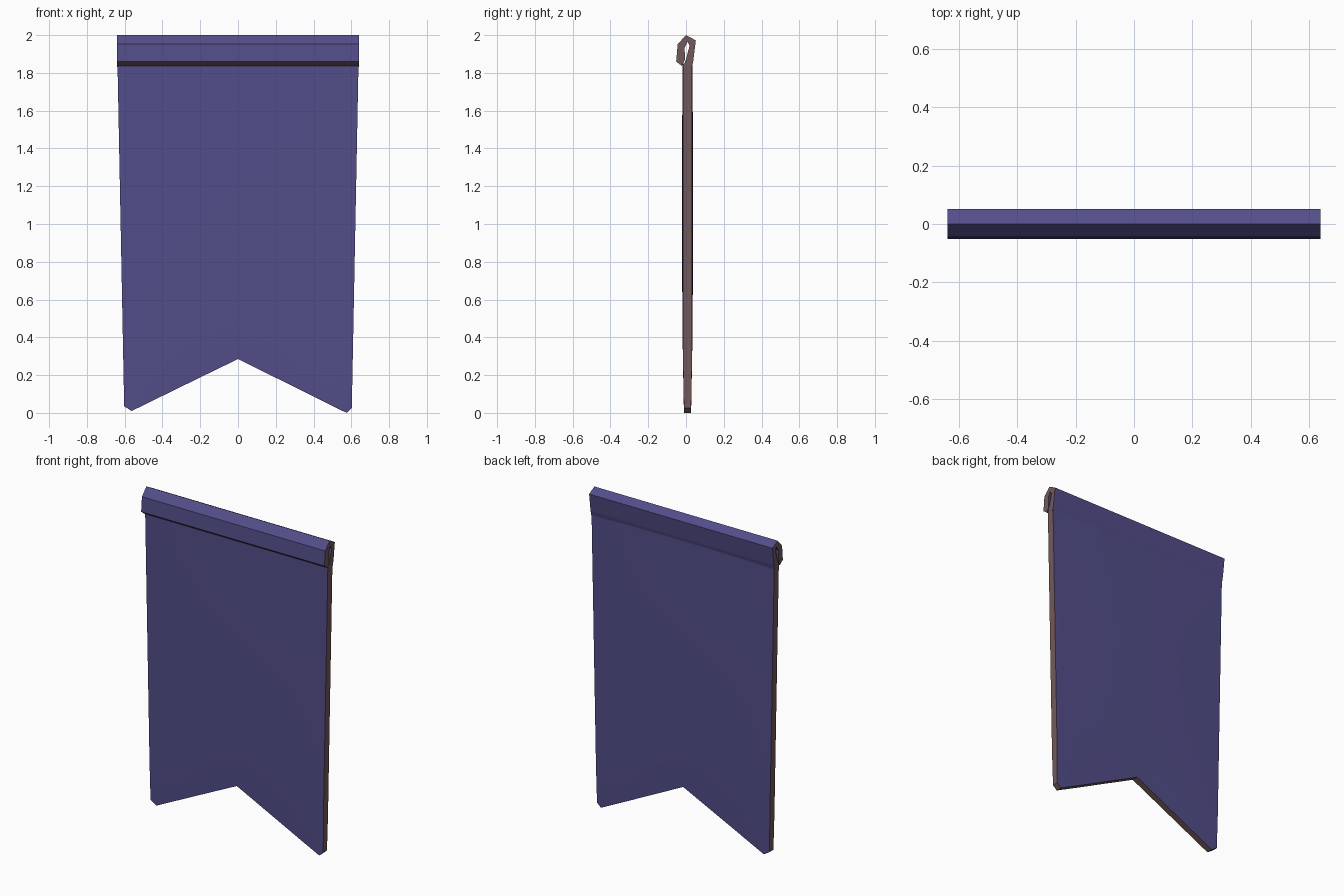
import bpy, math

if "Cube" in bpy.data.objects:
    bpy.data.objects.remove(bpy.data.objects["Cube"])


def material(name, color):
    m = bpy.data.materials.new(name)
    m.diffuse_color = (*color, 1)
    m.use_nodes = True
    m.node_tree.nodes["Principled BSDF"].inputs["Base Color"].default_value = m.diffuse_color
    return m


CLOTH = material("violet_cloth", (0.085, 0.075, 0.25))
EDGE = material("brown_edge", (0.17, 0.10, 0.10))


def make(name, verts, faces, slots):
    mesh = bpy.data.meshes.new(name)
    mesh.from_pydata(verts, [], faces)
    mesh.materials.append(CLOTH)
    mesh.materials.append(EDGE)
    mesh.polygons.foreach_set("material_index", slots)
    mesh.update()
    obj = bpy.data.objects.new(name, mesh)
    bpy.context.collection.objects.link(obj)
    return obj


# Hanging cloth: two slightly bulged grids, swallow-tail bottom, brown rim
cols = [(-1, .035), (-.935, .01), (-.7, .079), (-.35, .182), (0, .285),
        (.35, .180), (.7, .075), (.955, 0), (1, .025)]
ROWS, TOP = 8, 1.85
n = len(cols)
verts, faces, slots = [], [], []
for side in (-1, 1):
    for r in range(ROWS + 1):
        v = r / ROWS
        for t, low in cols:
            z = TOP + (low - TOP) * v
            half_width = .602 + .036 * z / TOP
            bulge = (1 - t * t) * math.sin(math.pi * min(1, .1 + .85 * v))
            y = .008 + side * (.023 + .007 * bulge)
            if r == ROWS:
                y -= side * .004
            verts.append((t * half_width, y, z))
size = n * (ROWS + 1)
for r in range(ROWS):
    for c in range(n - 1):
        a = r * n + c
        quad = (a, a + n, a + n + 1, a + 1)
        faces += [quad, tuple(i + size for i in reversed(quad))]
        slots += [0, 0]
rim = [r * n for r in range(ROWS + 1)]
rim += [ROWS * n + c for c in range(1, n)]
rim += [r * n + n - 1 for r in range(ROWS - 1, -1, -1)]
rim += list(range(n - 2, 0, -1))
for a, b in zip(rim, rim[1:] + rim[:1]):
    faces.append((b, a, a + size, b + size))
    slots.append(1)
cloth = make("banner_cloth", verts, faces, slots)
bpy.context.view_layer.objects.active = cloth
cloth.select_set(True)
bpy.ops.object.shade_smooth_by_angle(angle=math.radians(30))

# Folded pole sleeve: hooked strip profile extruded across the width
profile = [(.031, 1.83), (.038, 1.86), (.052, 1.972), (0, 2), (-.044, 1.952),
           (-.052, 1.86), (-.022, 1.837), (-.006, 1.87), (-.007, 1.935),
           (.009, 1.964), (.019, 1.945), (.001, 1.875), (-.011, 1.845)]
k = len(profile)
verts = [(x, y, z) for x in (-.64, .64) for y, z in profile]
faces = [tuple(reversed(range(k))), tuple(range(k, 2 * k))]
slots = [1, 1]
for i in range(k):
    j = (i + 1) % k
    faces.append((i, j, j + k, i + k))
    slots.append(1 if i == 5 else 0)
make("pole_sleeve", verts, faces, slots)
